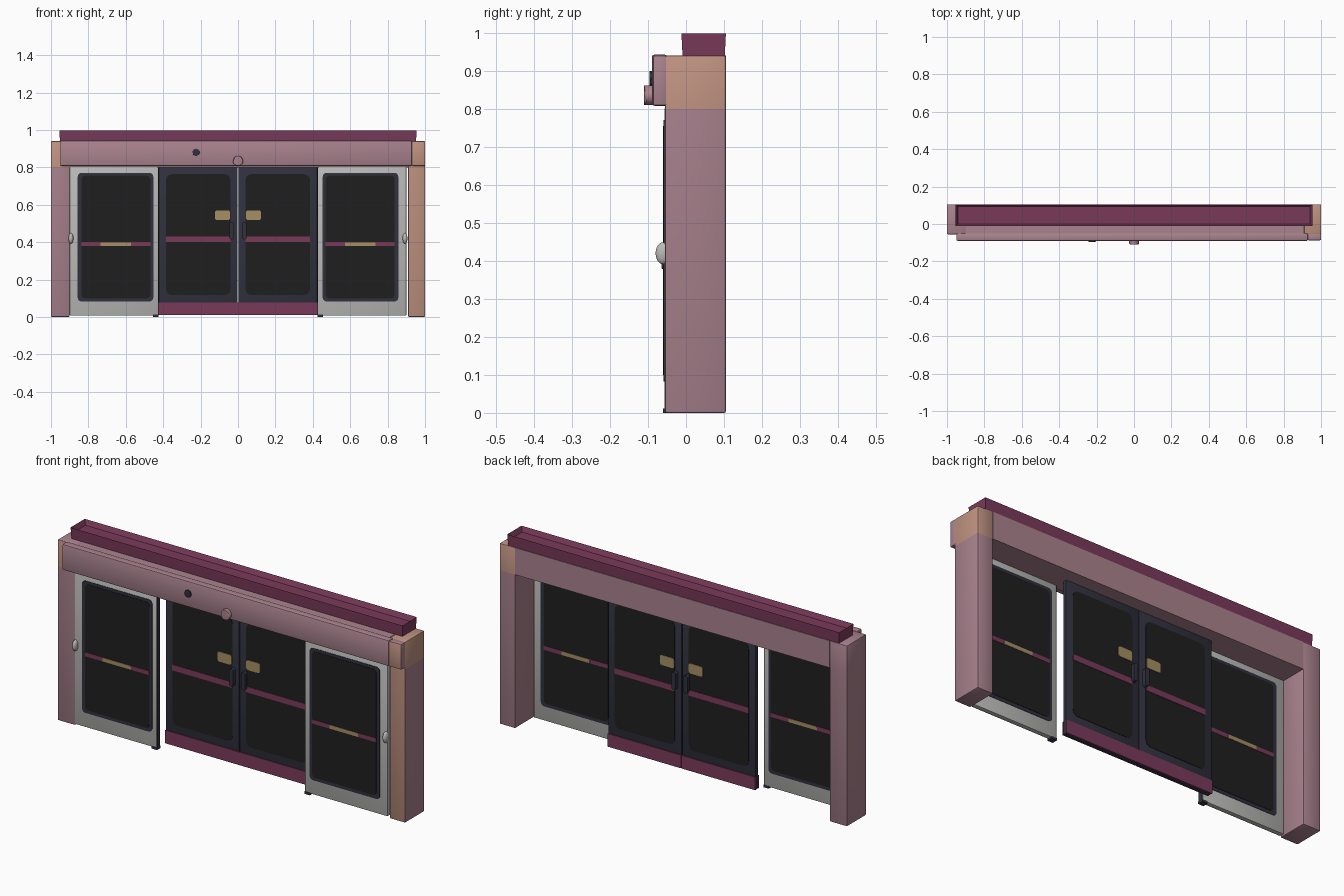
import bpy, bmesh, math
from mathutils import Vector

if "Cube" in bpy.data.objects:
    bpy.data.objects.remove(bpy.data.objects["Cube"])


def material(name, r, g, b):
    m = bpy.data.materials.new(name)
    lin = [((c / 255 + 0.055) / 1.055) ** 2.4 for c in (r, g, b)]
    m.diffuse_color = (*lin, 1)
    m.use_nodes = True
    m.node_tree.nodes["Principled BSDF"].inputs["Base Color"].default_value = m.diffuse_color
    return m


MAUVE = material("mauve", 170, 131, 143)
TAN = material("tan", 192, 147, 129)
MAROON = material("maroon", 122, 58, 89)
NAVY = material("navy", 49, 49, 63)
BLACK = material("black_glass", 32, 31, 31)
WHITE = material("pale_grey", 186, 187, 184)
GOLD = material("gold", 166, 143, 98)


def finish(name, bm, *mats, smooth=True):
    bmesh.ops.recalc_face_normals(bm, faces=bm.faces[:])
    me = bpy.data.meshes.new(name)
    bm.to_mesh(me)
    bm.free()
    for m in mats:
        me.materials.append(m)
    ob = bpy.data.objects.new(name, me)
    bpy.context.collection.objects.link(ob)
    if smooth:
        bpy.ops.object.select_all(action='DESELECT')
        ob.select_set(True)
        bpy.context.view_layer.objects.active = ob
        bpy.ops.object.shade_smooth_by_angle(angle=math.radians(35))
    return ob


def box_mesh(x, y, z, bevel=0.0):
    """Box from (min, max) pairs, optionally with rounded edges."""
    bm = bmesh.new()
    bmesh.ops.create_cube(bm, size=1)
    for v in bm.verts:
        v.co = Vector([(a[0] + a[1]) / 2 + c * abs(a[1] - a[0])
                       for a, c in zip((x, y, z), v.co)])
    if bevel:
        bmesh.ops.bevel(bm, geom=bm.edges[:], offset=bevel, segments=2,
                        profile=0.5, affect='EDGES')
    return bm


def box(name, x, y, z, mat, bevel=0.0):
    return finish(name, box_mesh(x, y, z, bevel), mat)


def plate(name, x, y, z, mat, r=0.02):
    """Rounded rectangle in the xz plane, extruded along y."""
    x, bm = sorted(x), bmesh.new()
    verts = []
    corners = [(x[1] - r, z[1] - r), (x[0] + r, z[1] - r),
               (x[0] + r, z[0] + r), (x[1] - r, z[0] + r)]
    for i, (cx, cz) in enumerate(corners):
        for k in range(5):
            a = math.radians(90 * i + 22.5 * k)
            verts.append(bm.verts.new((cx + r * math.cos(a), y[0], cz + r * math.sin(a))))
    face = bm.faces.new(verts)
    ext = bmesh.ops.extrude_face_region(bm, geom=[face])
    for v in ext['geom']:
        if isinstance(v, bmesh.types.BMVert):
            v.co.y = y[1]
    return finish(name, bm, mat)


def both_sides(name, x, faces, z, mat, lift, r=0.02):
    """Thin plate on the front and back of a panel lying between two y values."""
    plate(name + "_front", x, (faces[0] - lift, faces[0] + 0.001), z, mat, r)
    plate(name + "_back", x, (faces[1] - 0.001, faces[1] + lift), z, mat, r)


def disc(name, x, z, r, y, mat, sides, bevel):
    """Short round button pointing along y."""
    bm = bmesh.new()
    bmesh.ops.create_cone(bm, cap_ends=True, segments=sides, radius1=r, radius2=r,
                          depth=y[1] - y[0])
    for v in bm.verts:
        v.co = Vector((x + v.co.x, (y[0] + y[1]) / 2 - v.co.z, z + v.co.y))
    rim = [e for e in bm.edges if all(v.co.y < (y[0] + y[1]) / 2 for v in e.verts)]
    bmesh.ops.bevel(bm, geom=rim, offset=bevel, segments=3, profile=0.5, affect='EDGES')
    finish(name, bm, mat)


# Corner posts, with tan painted faces
def post(name, x, is_tan):
    bm = box_mesh(x, (-0.055, 0.105), (0, 0.94), 0.005)
    bmesh.ops.bisect_plane(bm, geom=bm.verts[:] + bm.edges[:] + bm.faces[:],
                           plane_co=(0, 0, 0.8), plane_no=(0, 0, 1))
    bmesh.ops.recalc_face_normals(bm, faces=bm.faces[:])
    for f in bm.faces:
        f.material_index = int(is_tan(f.calc_center_median().z > 0.8, f.normal.y < -0.5))
    finish(name, bm, MAUVE, TAN)


post("left_post", (-1, -0.9), lambda top, front: top and front)
post("right_post", (0.91, 1), lambda top, front: top or front)

# Header beam, projecting fascia and its tan-faced end
box("header_beam", (-0.9, 0.91), (-0.055, 0.105), (0.8, 0.94), MAUVE)
box("header_fascia", (-0.95, 0.93), (-0.09, -0.05), (0.808, 0.943), MAUVE, 0.007)
cap = box_mesh((0.928, 1.0), (-0.087, -0.05), (0.808, 0.94), 0.005)
bmesh.ops.recalc_face_normals(cap, faces=cap.faces[:])
for f in cap.faces:
    f.material_index = int(f.normal.y < -0.5)
finish("fascia_end", cap, MAUVE, TAN)

# Roof trim: shallow flared tray
bm = box_mesh((-0.952, 0.952), (-0.009, 0.102), (0.938, 0.998))
top = max(bm.faces, key=lambda f: f.calc_center_median().z)
for v in top.verts:
    v.co.x += math.copysign(0.003, v.co.x)
    v.co.y += 0.003 if v.co.y > 0.05 else -0.003
bmesh.ops.inset_region(bm, faces=[top], thickness=0.018)
for v in top.verts:
    v.co.z -= 0.025
finish("roof_trim", bm, MAROON)

# Sensors on the fascia
disc("sensor_button", 0, 0.836, 0.026, (-0.11, -0.088), MAUVE, 24, 0.008)
disc("sensor_eye", -0.224, 0.88, 0.02, (-0.096, -0.088), NAVY, 8, 0.002)

PANEL = (-0.057, -0.032)
DOOR = (0.012, 0.034)
for side, s in (("left", -1), ("right", 1)):
    # Fixed side panel: pale frame, navy gasket, dark glass, stripe
    box(side + "_panel_frame", (s * 0.9, s * 0.428), PANEL, (0.008, 0.802), WHITE, 0.003)
    both_sides(side + "_panel_gasket", (s * 0.857, s * 0.453), PANEL, (0.083, 0.77), NAVY, 0.002)
    both_sides(side + "_panel_glass", (s * 0.838, s * 0.468), PANEL, (0.1, 0.755), BLACK, 0.004)
    both_sides(side + "_panel_stripe", (s * 0.838, s * 0.468), PANEL, (0.379, 0.4), MAROON,
               0.0055, 0.002)
    both_sides(side + "_panel_label", (s * 0.735, s * 0.572), PANEL, (0.38, 0.399), GOLD,
               0.007, 0.003)
    box(side + "_panel_seal", (s * 0.432, s * 0.424), (-0.055, -0.034), (0.0, 0.8), NAVY)
    box(side + "_panel_foot", (s * 0.455, s * 0.424), (-0.06, -0.03), (0.0, 0.012), NAVY)

    # Rounded knob at the outer edge
    bm = bmesh.new()
    bmesh.ops.create_uvsphere(bm, u_segments=20, v_segments=12, radius=1)
    for v in bm.verts:
        v.co = Vector((s * 0.893 + v.co.x * 0.013, -0.06 + v.co.y * 0.02, 0.42 + v.co.z * 0.029))
    finish(side + "_panel_knob", bm, WHITE)

    # Door leaf: navy frame, dark glass, kick plate, stripe, sign and pull handle
    box(side + "_door_frame", (s * 0.424, s * 0.002), DOOR, (0.01, 0.802), NAVY, 0.002)
    both_sides(side + "_door_glass", (s * 0.385, s * 0.04), DOOR, (0.118, 0.763), BLACK, 0.002, 0.03)
    both_sides(side + "_door_kick_plate", (s * 0.425, s * 0.001), DOOR, (0.01, 0.078), MAROON,
               0.004, 0.002)
    both_sides(side + "_door_stripe", (s * 0.385, s * 0.04), DOOR, (0.4, 0.43), MAROON, 0.004, 0.002)
    both_sides(side + "_door_sign", (s * 0.123, s * 0.042), DOOR, (0.518, 0.57), GOLD, 0.005, 0.012)
    both_sides(side + "_door_handle", (s * 0.046, s * 0.022), DOOR, (0.415, 0.507), NAVY, 0.02, 0.011)
